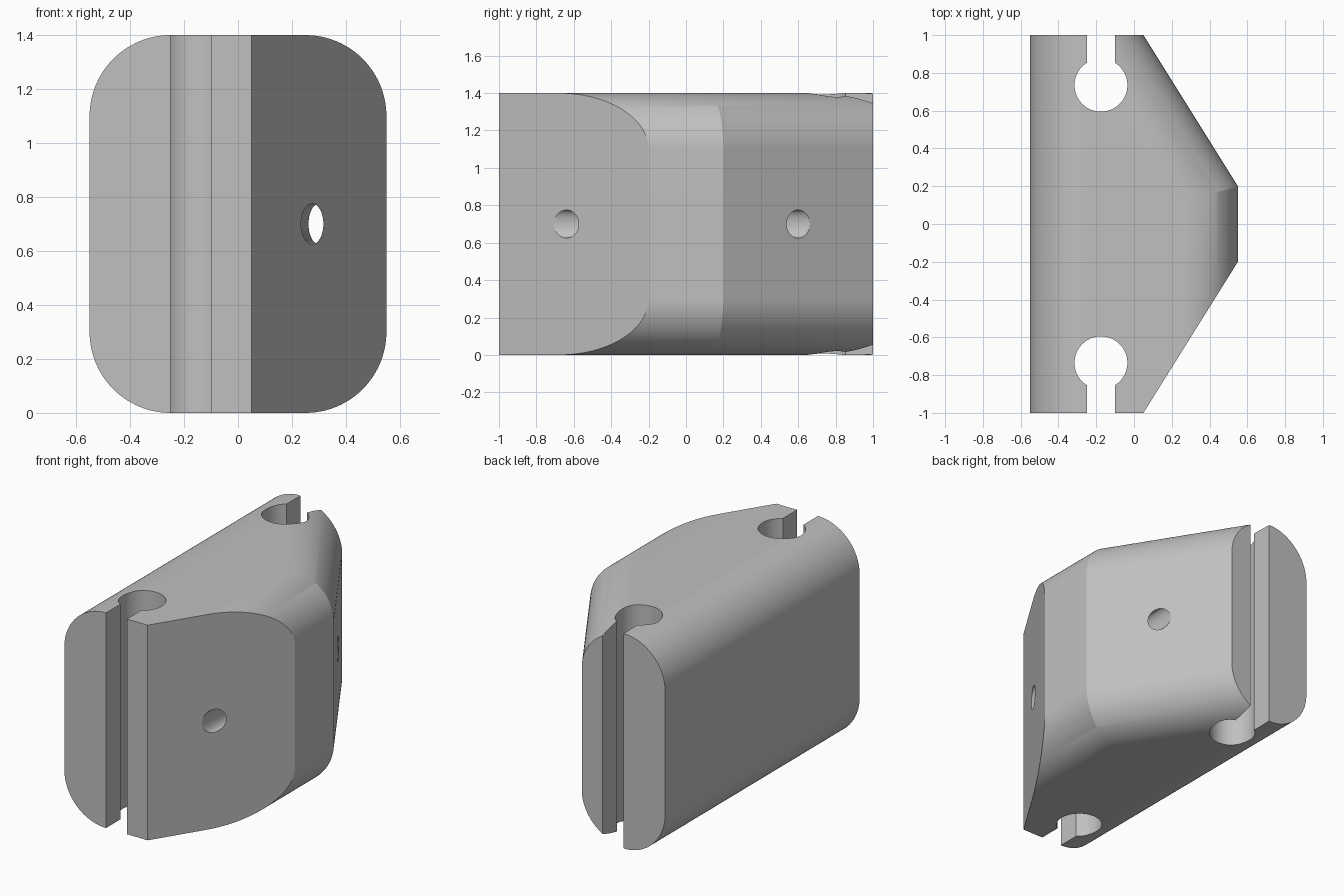
import bpy, bmesh
from math import sin, cos, pi, asin
from mathutils import Vector

if "Cube" in bpy.data.objects:
    bpy.data.objects.remove(bpy.data.objects["Cube"])

HALF_W, HEIGHT, FILLET = 0.55, 1.4, 0.3
X, Y, Z = Vector((1, 0, 0)), Vector((0, 1, 0)), Vector((0, 0, 1))


def prism(name, points, u, v, start, sweep):
    """Closed profile in the u/v plane, swept from start along sweep."""
    bm = bmesh.new()
    face = bm.faces.new([bm.verts.new(start + u * a + v * b) for a, b in points])
    swept = bmesh.ops.extrude_face_region(bm, geom=[face])["geom"]
    bmesh.ops.translate(bm, vec=sweep, verts=[g for g in swept if isinstance(g, bmesh.types.BMVert)])
    bmesh.ops.recalc_face_normals(bm, faces=bm.faces)
    mesh = bpy.data.meshes.new(name)
    bm.to_mesh(mesh)
    bm.free()
    obj = bpy.data.objects.new(name, mesh)
    bpy.context.collection.objects.link(obj)
    return obj


def arc(cx, cy, rx, ry, a0, a1, steps):
    angles = [a0 + (a1 - a0) * i / steps for i in range(steps + 1)]
    return [(cx + rx * cos(a), cy + ry * sin(a)) for a in angles]


def combine(body, tool, operation):
    mod = body.modifiers.new(tool.name, "BOOLEAN")
    mod.operation, mod.solver, mod.object = operation, "EXACT", tool
    bpy.context.view_layer.objects.active = body
    bpy.ops.object.modifier_apply(modifier=mod.name)
    bpy.data.objects.remove(tool)


# Block: rounded rectangle section running front to back
cx, top = HALF_W - FILLET, HEIGHT - FILLET
section = []
for i, (sx, z) in enumerate([(1, top), (-1, top), (-1, FILLET), (1, FILLET)]):
    section += arc(sx * cx, z, FILLET, FILLET, i * pi / 2, (i + 1) * pi / 2, 24)
body = prism("clamp_block", section, X, Z, Vector((0, -1, 0)), Y * 2)

# Flat slanted cut on the front
front_cut = [(0.05, -1), (-0.2, -1.4), (1.3, -1.4), (1.3, 1)]
combine(body, prism("front_cut", front_cut, X, Y, Z * -0.2, Z * 1.8), "DIFFERENCE")

# Slanted cut on the back, with rounded upper and lower edges
along = Vector((-0.5, 0.8, 0)).normalized()
outward = Vector((along.y, -along.x, 0))
back_cut = arc(-FILLET, FILLET, FILLET, FILLET, -pi / 2, 0, 24)
back_cut += arc(-FILLET, top, FILLET, FILLET, 0, pi / 2, 24)
back_cut += [(-FILLET, 1.7), (0.9, 1.7), (0.9, -0.3), (-FILLET, -0.3)]
corner = Vector((HALF_W, 0.2, 0))
combine(body, prism("back_cut", back_cut, outward, Z, corner - along * 1.5, along * 3.5), "DIFFERENCE")

# Keyhole slots at both ends: round bore with a narrow opening
RADIUS, SLOT = 0.14, 0.0748
half_angle = asin(SLOT / RADIUS)
keyhole = arc(0, 0, RADIUS, RADIUS, pi / 2 + half_angle, 2.5 * pi - half_angle, 56)
keyhole += [(SLOT, 0.5), (-SLOT, 0.5)]
for side in (-1, 1):
    start = Vector((-0.175, 0.735 * side, -0.2))
    combine(body, prism("keyhole", keyhole, X, Y * side, start, Z * 1.8), "DIFFERENCE")

# Cross bore through both slanted faces
bore = arc(0, 0, 0.04, 0.075, 0, 2 * pi, 48)[:-1]
front_end, back_end = Vector((0.275, -0.64, 0.7)), Vector((0.3, 0.6, 0.7))
run = back_end - front_end
combine(body, prism("bore", bore, X, Z, front_end - run * 0.3, run * 1.6), "DIFFERENCE")

# Single grey finish
grey = bpy.data.materials.new("grey")
grey.use_nodes = True
colour = (0.53, 0.53, 0.53, 1)
grey.diffuse_color = colour
grey.node_tree.nodes["Principled BSDF"].inputs["Base Color"].default_value = colour
body.data.materials.clear()
body.data.materials.append(grey)
for poly in body.data.polygons:
    poly.material_index = 0

bpy.ops.object.select_all(action="DESELECT")
body.select_set(True)
bpy.context.view_layer.objects.active = body
bpy.ops.object.shade_smooth_by_angle(angle=pi / 9)
weighted = body.modifiers.new("weighted_normals", "WEIGHTED_NORMAL")
weighted.keep_sharp = True
